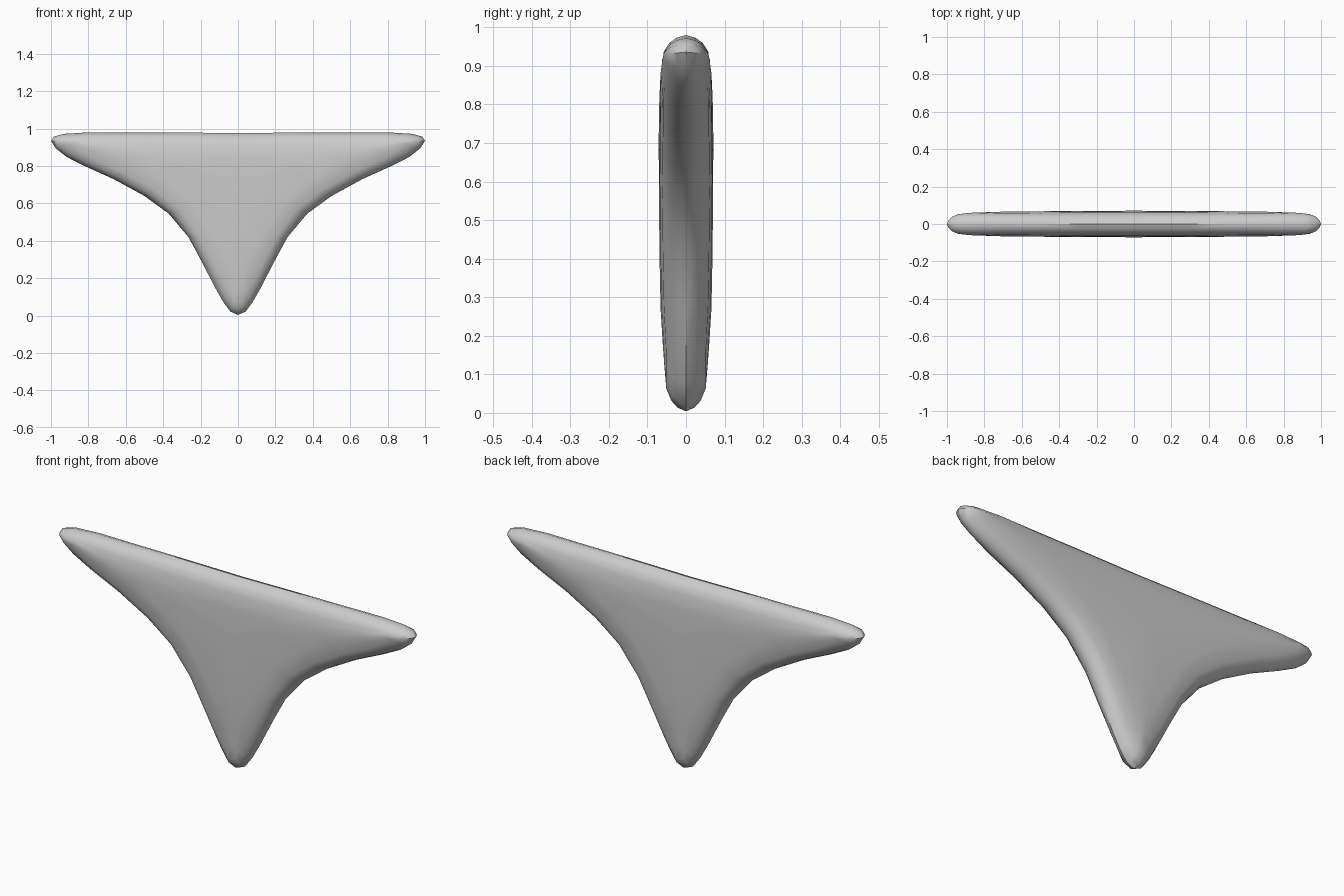
import bpy, bmesh
from mathutils import Vector

if "Cube" in bpy.data.objects:
    bpy.data.objects.remove(bpy.data.objects["Cube"])

# Spine of the plate: x, z, half thickness
SPINE = {
    "a": (0, .16, .059), "b": (0, .27, .066), "c": (0, .42, .069), "d": (0, .70, .071),
    "e": (.28, .79, .070), "f": (.50, .84, .068), "g": (.70, .88, .066), "h": (.87, .923, .060),
}
# Right half of the outline from bottom tip to top centre: x, z, spine point
OUTLINE = [
    (0, .004, "a"), (.04, .021, "a"), (.08, .075, "a"), (.12, .145, "a"),
    (.19, .282, "b"), (.265, .42, "c"), (.37, .545, "d"), (.50, .64, "e"),
    (.665, .73, "f"), (.82, .80, "g"), (.915, .848, "h"), (.975, .895, "h"),
    (1.0, .935, "h"), (.985, .957, "h"), (.93, .972, "h"), (.80, .98, "g"),
    (.55, .98, "f"), (.30, .979, "e"), (0, .976, "d"),
]
# Rounded rim: inset distance, largest share of the way to the spine, share of thickness
RINGS = [(0, 0, 0), (.010, .1, .38), (.028, .3, .65), (.060, .6, .87), (.14, .8, .96), (9, 1, 1)]


def section(bm, x, z, key):
    sx, sz, half = SPINE[key]
    start, end = Vector((x, z)), Vector((sx, sz))
    length = (end - start).length
    column = []
    for dist, share, thick in RINGS:
        p = start.lerp(end, min(dist / length, share))
        column.append(bm.verts.new((p.x, -half * thick, p.y)))
    return column


# One quarter of the plate, mirrored left-right and front-back
bm = bmesh.new()
columns = [section(bm, *p) for p in OUTLINE]
for c0, c1 in zip(columns, columns[1:]):
    for i in range(len(RINGS) - 1):
        bm.faces.new((c0[i], c1[i], c1[i + 1], c0[i + 1]))
bmesh.ops.remove_doubles(bm, verts=bm.verts, dist=.0005)
for f in bm.faces:
    f.normal_update()
    if f.normal.y > 0:
        f.normal_flip()

mesh = bpy.data.meshes.new("winged_plate")
bm.to_mesh(mesh)
bm.free()
plate = bpy.data.objects.new("winged_plate", mesh)
bpy.context.collection.objects.link(plate)
mirror = plate.modifiers.new("Mirror", "MIRROR")
mirror.use_axis = (True, True, False)
mirror.merge_threshold = .0005

bpy.context.view_layer.objects.active = plate
plate.select_set(True)
bpy.ops.object.modifier_apply(modifier="Mirror")
bpy.ops.object.shade_smooth_by_angle(angle=.7)
